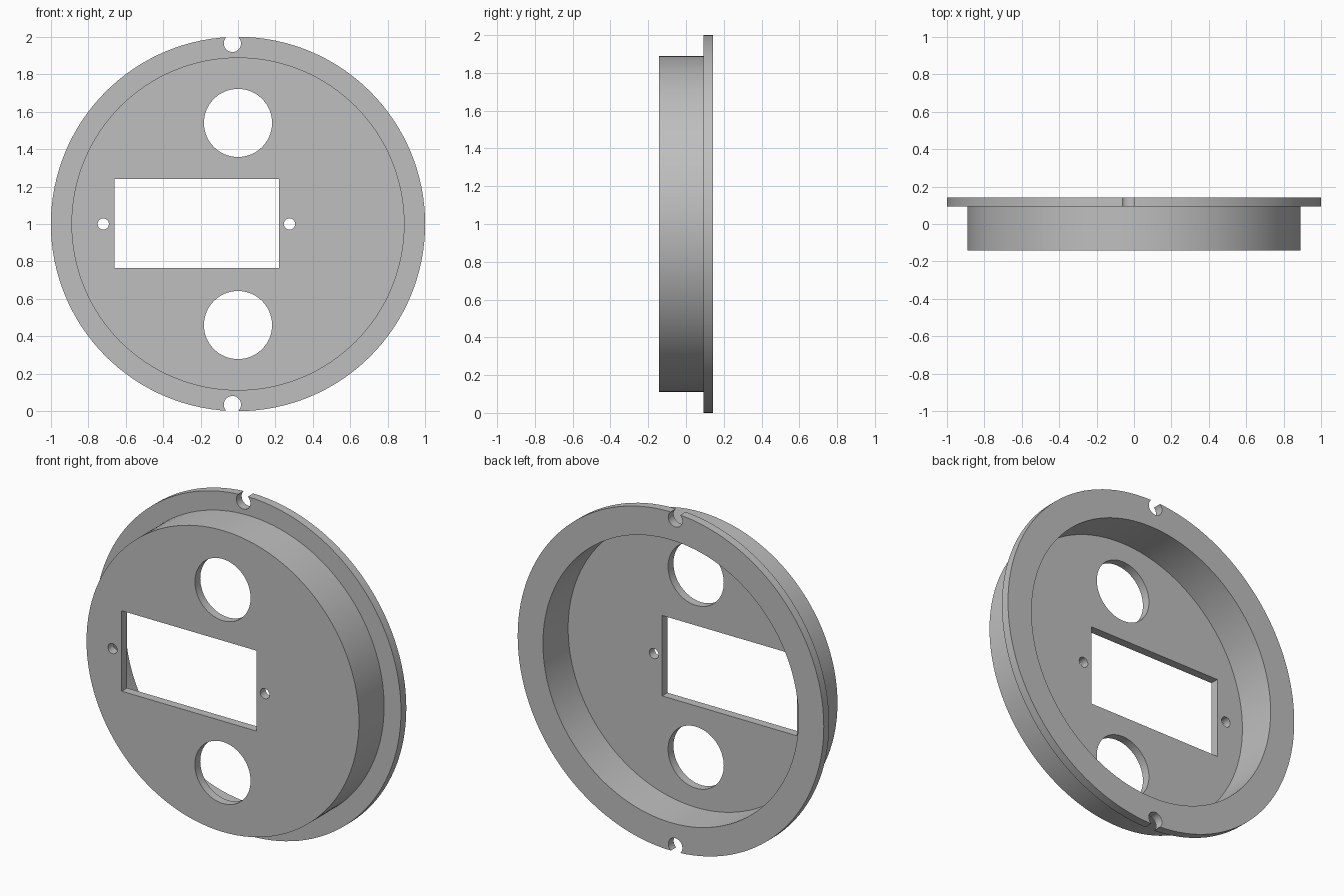
import bpy, bmesh, math
from mathutils import Matrix, Vector

old = bpy.data.objects.get("Cube")
if old:
    bpy.data.objects.remove(old, do_unlink=True)

SEG = 128
FRONT, BACK = -0.1425, 0.1425
WALL = 0.05

grey = bpy.data.materials.new("plain grey")
grey.use_nodes = True
colour = (0.52, 0.52, 0.52, 1)
grey.diffuse_color = colour
grey.node_tree.nodes["Principled BSDF"].inputs["Base Color"].default_value = colour


def make_object(name, bm):
    bmesh.ops.recalc_face_normals(bm, faces=bm.faces)
    mesh = bpy.data.meshes.new(name)
    bm.to_mesh(mesh)
    bm.free()
    mesh.materials.append(grey)
    ob = bpy.data.objects.new(name, mesh)
    bpy.context.collection.objects.link(ob)
    return ob


def add_hole(bm, x, z, radius, y0, y1, segments):
    """Round cutter running along y."""
    mat = Matrix.Translation((x, (y0 + y1) / 2, z)) @ Matrix.Rotation(math.pi / 2, 4, 'X')
    bmesh.ops.create_cone(bm, cap_ends=True, segments=segments, radius1=radius,
                          radius2=radius, depth=y1 - y0, matrix=mat)


# Shallow cup with a rear flange: (radius, y) from the inner floor round to the front
profile = [(0.835, FRONT + WALL), (0.835, BACK), (1.0, BACK),
           (1.0, BACK - WALL), (0.89, BACK - WALL), (0.89, FRONT)]
bm = bmesh.new()
rings = []
for r, y in profile:
    rings.append([bm.verts.new((r * math.cos(2 * math.pi * i / SEG), y,
                                1 + r * math.sin(2 * math.pi * i / SEG)))
                  for i in range(SEG)])
for a, b in zip(rings, rings[1:]):
    for i in range(SEG):
        j = (i + 1) % SEG
        bm.faces.new((a[i], a[j], b[j], b[i]))
bm.faces.new(rings[0])
bm.faces.new(rings[-1])
panel = make_object("flanged_panel", bm)

# Cutters: large round holes, rim notches, screw holes and the window
bm = bmesh.new()
for side in (-1, 1):
    add_hole(bm, 0, 1 + side * 0.54, 0.182, FRONT - 0.1, 0.0, 64)
    add_hole(bm, -0.03, 1 + side * 0.965, 0.046, 0.0, BACK + 0.1, 32)
for x in (-0.72, 0.275):
    add_hole(bm, x, 1.0, 0.03, FRONT - 0.1, 0.0, 32)
window = Matrix.Translation((-0.22, FRONT, 1.002)) @ Matrix.Diagonal(Vector((0.88, 0.2, 0.475, 1)))
bmesh.ops.create_cube(bm, size=1, matrix=window)
cutter = make_object("opening_cutters", bm)
cutter.hide_render = True

mod = panel.modifiers.new("openings", 'BOOLEAN')
mod.operation = 'DIFFERENCE'
mod.solver = 'EXACT'
mod.object = cutter

bpy.ops.object.select_all(action='DESELECT')
panel.select_set(True)
bpy.context.view_layer.objects.active = panel
bpy.ops.object.modifier_apply(modifier=mod.name)
bpy.data.objects.remove(cutter, do_unlink=True)
bpy.ops.object.shade_smooth_by_angle(angle=math.radians(30))
